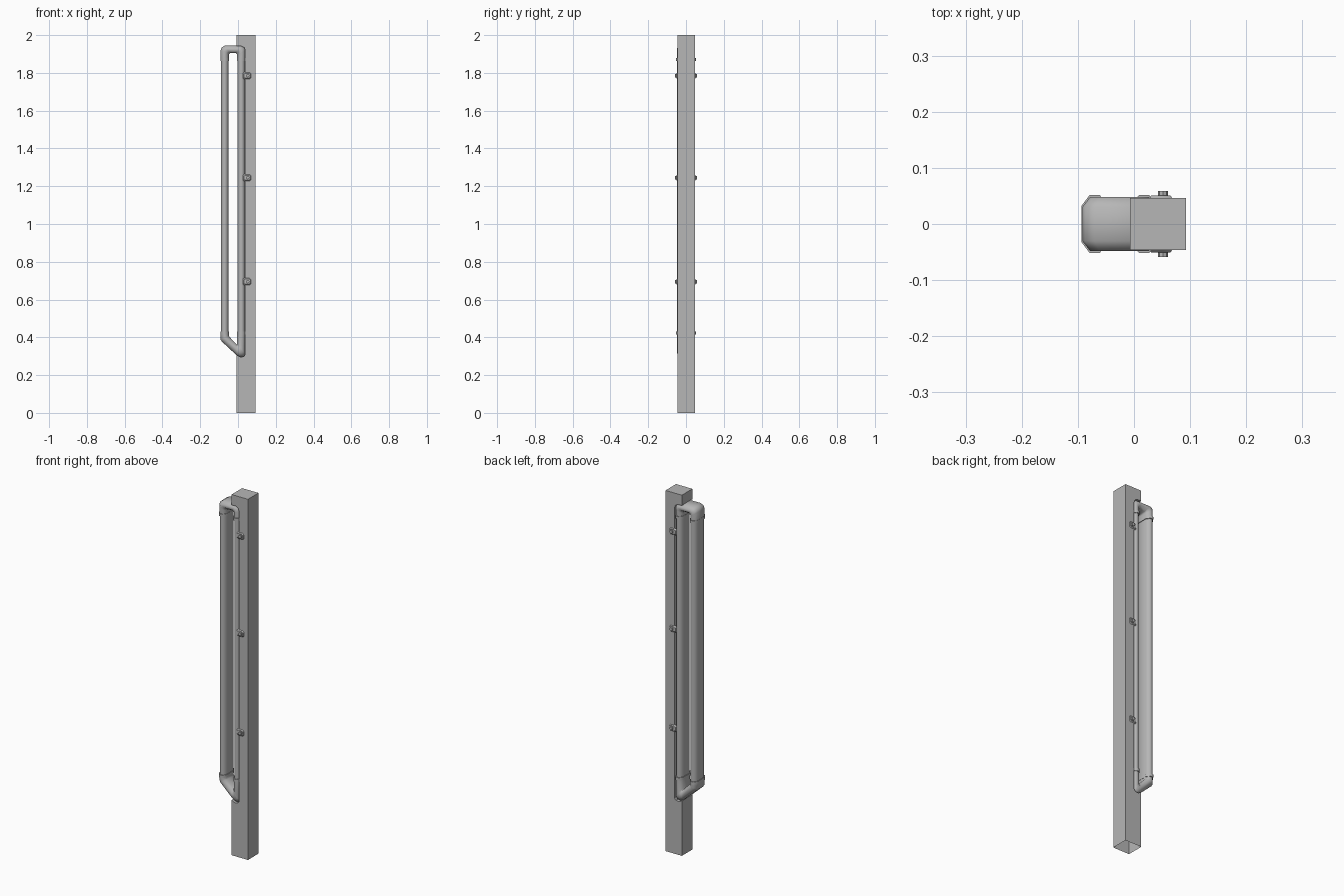
import bpy, bmesh, math

if "Cube" in bpy.data.objects:
    bpy.data.objects.remove(bpy.data.objects["Cube"])

OUT_X, IN_X = -0.07, 0.018   # centres of the two vertical pipes

grey = bpy.data.materials.new("dark_grey")
grey.diffuse_color = (.47, .47, .47, 1)
grey.use_nodes = True
grey.node_tree.nodes["Principled BSDF"].inputs["Base Color"].default_value = grey.diffuse_color


def finish(name, bm, angle=30):
    bmesh.ops.recalc_face_normals(bm, faces=bm.faces)
    me = bpy.data.meshes.new(name)
    bm.to_mesh(me)
    bm.free()
    me.materials.append(grey)
    ob = bpy.data.objects.new(name, me)
    bpy.context.collection.objects.link(ob)
    bpy.ops.object.select_all(action='DESELECT')
    ob.select_set(True)
    bpy.context.view_layer.objects.active = ob
    bpy.ops.object.shade_smooth_by_angle(angle=math.radians(angle))
    return ob


def tube(name, rail_a, rail_b, hy):
    """Flattened octagonal tube spanned between two rails in the xz plane."""
    sec = [(0, -.63), (.31, -1), (.69, -1), (1, -.63),
           (1, .63), (.69, 1), (.31, 1), (0, .63)]
    bm = bmesh.new()
    rings = []
    for (ax, az), (bx, bz) in zip(rail_a, rail_b):
        rings.append([bm.verts.new((ax + (bx - ax) * u, v * hy, az + (bz - az) * u))
                      for u, v in sec])
    for r, s in zip(rings, rings[1:]):
        for i in range(8):
            j = (i + 1) % 8
            bm.faces.new((r[i], r[j], s[j], s[i]))
    bm.faces.new(rings[0])
    bm.faces.new(rings[-1])
    return finish(name, bm, 60)


def straight(name, x, z0, z1, hx, hy):
    return tube(name, [(x - hx, z0), (x - hx, z1)], [(x + hx, z0), (x + hx, z1)], hy)


def prism(name, lo, hi, open_face=None):
    """Solid between two matching outlines; one side face may be left open."""
    bm = bmesh.new()
    a, b = [bm.verts.new(p) for p in lo], [bm.verts.new(p) for p in hi]
    bm.faces.new(a)
    bm.faces.new(b)
    for i in range(len(a)):
        if i != open_face:
            j = (i + 1) % len(a)
            bm.faces.new((a[i], a[j], b[j], b[i]))
    return finish(name, bm)


# post, open below, with a recess that follows the inner pipe and bends
prof = [(-.007, 0), (.093, 0), (.093, 2), (-.007, 2), (-.007, 1.942),
        (.018, 1.942), (.033, 1.934), (.038, 1.92), (.038, .309),
        (.03, .298), (.012, .296), (-.007, .306)]
prism("post", [(x, -.046, z) for x, z in prof], [(x, .0465, z) for x, z in prof], 0)

# vertical pipes with collars at both ends
for side, x in (("outer", OUT_X), ("inner", IN_X)):
    straight(side + "_pipe", x, .41, 1.88, .020, .0475)
    straight(side + "_lower_collar", x, .415, .43, .0232, .052)
    straight(side + "_upper_collar", x, 1.864, 1.878, .0232, .052)

# rounded top bend
tube("top_bend",
     [(-.092, 1.865), (-.092, 1.92), (-.087, 1.935), (-.07, 1.944),
      (.018, 1.944), (.035, 1.935), (.04, 1.92), (.04, 1.865)],
     [(-.048, 1.865), (-.048, 1.895), (-.047, 1.9), (-.042, 1.904),
      (-.01, 1.904), (-.005, 1.9), (-.004, 1.895), (-.004, 1.865)], .048)

# slanted bottom bend
tube("bottom_bend",
     [(-.092, .425), (-.092, .388), (-.085, .377), (-.004, .302),
      (.012, .294), (.03, .296), (.04, .308), (.04, .425)],
     [(-.048, .425), (-.048, .41), (-.046, .403), (-.008, .364),
      (-.006, .363), (-.005, .364), (-.004, .367), (-.004, .425)], .048)

# clips: rounded, bevelled plates with a bolt head, on the front and the back
outline = [(.024, -.014), (.036, -.02), (.062, -.02), (.07, -.012),
           (.07, .012), (.062, .02), (.036, .02), (.024, .014)]
for n, z in enumerate((.695, 1.245, 1.785)):
    for side, s in (("front", -1), ("back", 1)):
        prism(f"{side}_clip_{n}",
              [(x, s * .044, z + dz) for x, dz in outline],
              [(.05 + (x - .05) * .75, s * .0505, z + dz * .65) for x, dz in outline])
        bpy.ops.mesh.primitive_cylinder_add(vertices=8, radius=.009, depth=.0125,
                                            location=(.052, s * .0523, z),
                                            rotation=(math.pi / 2, 0, 0))
        bolt = bpy.context.object
        bolt.name = f"{side}_bolt_{n}"
        bolt.data.materials.append(grey)
